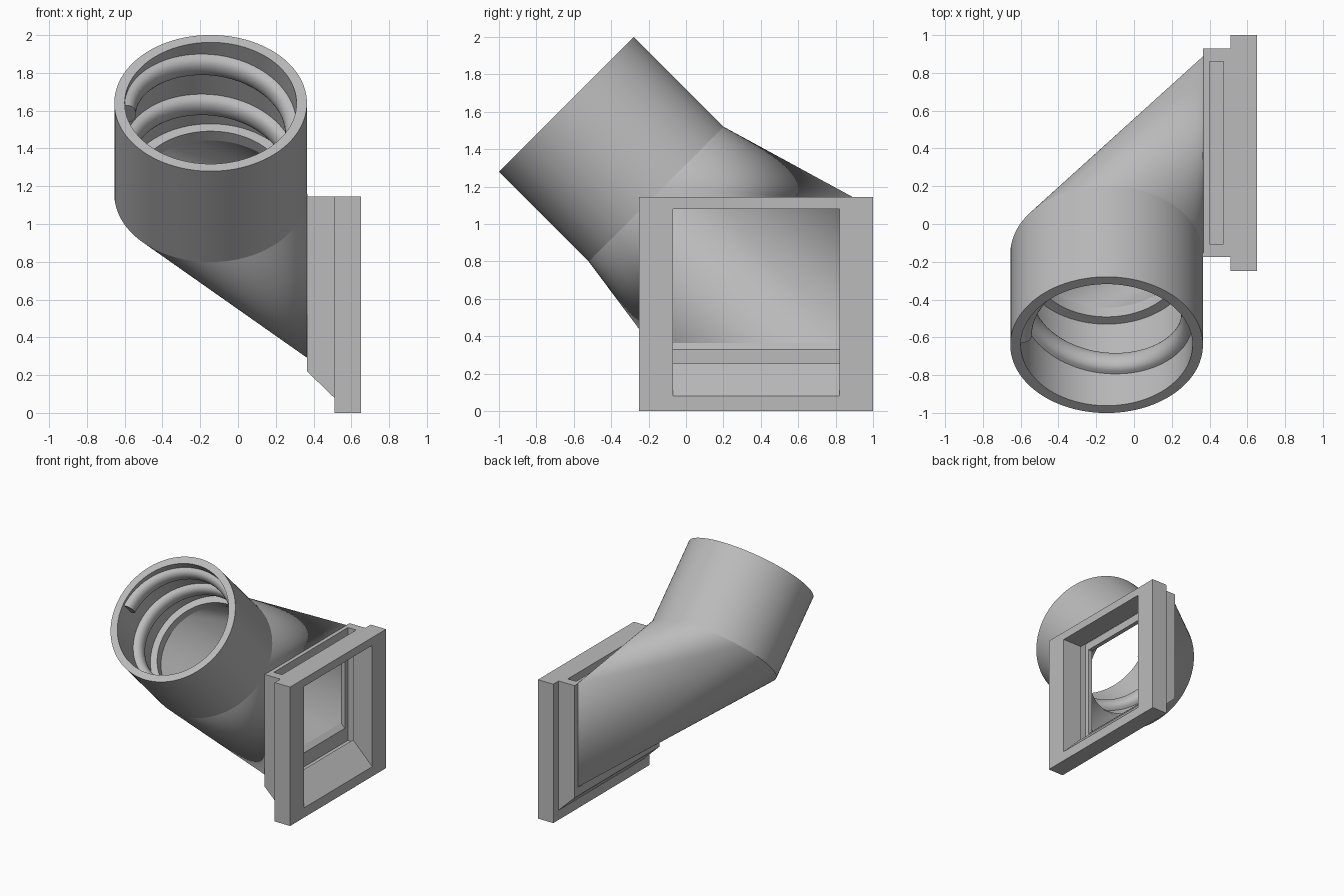
import bpy, bmesh
from math import sin, cos, pi, radians
from mathutils import Vector

if "Cube" in bpy.data.objects:
    bpy.data.objects.remove(bpy.data.objects["Cube"], do_unlink=True)

GREY = (0.5, 0.5, 0.5, 1)
mat = bpy.data.materials.new("plain grey")
mat.use_nodes = True
mat.diffuse_color = GREY
mat.node_tree.nodes["Principled BSDF"].inputs["Base Color"].default_value = GREY

SEGS = 96
R_OUT, R_SOCKET, R_BORE = 0.51, 0.455, 0.40
T_STEP, T_END = 0.61, 0.68           # depths along the tube
X_BACK, X_MID, X_FRONT = 0.365, 0.51, 0.65
TOP = 1.145

# Tube frame: mouth centre, direction into the tube, sideways and up across it
MOUTH = Vector((-0.145, -0.64, 1.64))
INTO = Vector((0, 1, -1)).normalized()
ACROSS = Vector((1, 0, 0))
UP = Vector((0, 1, 1)).normalized()


def tube_point(t, r, a):
    return MOUTH + INTO * t + (ACROSS * cos(a) + UP * sin(a)) * r


def finish(bm, name, smooth=True):
    mesh = bpy.data.meshes.new(name)
    bm.to_mesh(mesh)
    bm.free()
    mesh.materials.append(mat)
    ob = bpy.data.objects.new(name, mesh)
    bpy.context.collection.objects.link(ob)
    if smooth:
        bpy.ops.object.select_all(action='DESELECT')
        ob.select_set(True)
        bpy.context.view_layer.objects.active = ob
        bpy.ops.object.shade_smooth_by_angle(angle=radians(30))
    return ob


def skin(bm, rows, closed):
    """Quads between neighbouring rows of points."""
    rows = [[bm.verts.new(p) for p in row] for row in rows]
    for r0, r1 in zip(rows, rows[1:]):
        n = len(r0)
        for i in range(n if closed else n - 1):
            j = (i + 1) % n
            bm.faces.new((r0[i], r0[j], r1[j], r1[i]))
    return rows


def ring(t, r):
    return [tube_point(t, r, 2 * pi * i / SEGS) for i in range(SEGS)]


# Round hose socket with a stop ledge at the bottom
bm = bmesh.new()
profile = [(T_END, R_OUT), (0, R_OUT), (0, R_SOCKET), (T_STEP, R_SOCKET),
           (T_STEP, R_BORE), (T_END, R_BORE)]
skin(bm, [ring(t, r) for t, r in profile], True)
bmesh.ops.recalc_face_normals(bm, faces=bm.faces)
# the wall is an open strip, so make the mouth rim face outwards
if min(bm.faces, key=lambda f: (f.calc_center_median() - MOUTH).dot(INTO)).normal.dot(INTO) > 0:
    bmesh.ops.reverse_faces(bm, faces=bm.faces)
finish(bm, "hose_socket")

# Rounded internal screw thread
TURNS, PITCH, WIDTH, HEIGHT, STEPS = 1.57, 0.30, 0.13, 0.06, 150
bm = bmesh.new()
rows = []
for i in range(STEPS + 1):
    turn = TURNS * i / STEPS
    row = []
    for k in range(13):
        b = pi * k / 12
        row.append(tube_point(0.08 + PITCH * turn - cos(b) * WIDTH / 2,
                              R_SOCKET + 0.004 - (HEIGHT + 0.004) * sin(b) ** 0.7 if 0 < k < 12
                              else R_SOCKET + 0.004,
                              pi - 2 * pi * turn))
    rows.append(row)
rows = skin(bm, rows, True)
bm.faces.new(rows[0])
bm.faces.new(rows[-1])
bmesh.ops.recalc_face_normals(bm, faces=bm.faces)
finish(bm, "hose_thread")


# Duct walls blending the round tube into the rectangular port
def duct(name, radius, y0, y1, z0, z1, inward):
    bm = bmesh.new()
    circle = [bm.verts.new(p) for p in ring(T_END, radius)]
    port = [bm.verts.new((X_BACK + 0.003, y, z)) for y in (y0, y1) for z in (z0, z1)]
    bmesh.ops.convex_hull(bm, input=circle + port)
    bm.normal_update()
    caps = [f for f in bm.faces
            if all(abs((v.co - MOUTH).dot(INTO) - T_END) < 1e-4 for v in f.verts)
            or all(v.co.x > X_BACK - 0.001 for v in f.verts)]
    bmesh.ops.delete(bm, geom=caps, context='FACES')
    if inward:
        bmesh.ops.reverse_faces(bm, faces=bm.faces)
    return finish(bm, name)


duct("duct_outer_wall", R_OUT, -0.14, 0.89, 0.29, TOP, False)
duct("duct_inner_wall", R_BORE, -0.07, 0.82, 0.36, 1.08, True)


# Port frame pieces: x-z outlines extruded along y
def prism(name, outline, y0, y1):
    bm = bmesh.new()
    ends = skin(bm, [[(x, y, z) for x, z in outline] for y in (y0, y1)], True)
    for end in ends:
        bm.faces.new(end)
    bmesh.ops.recalc_face_normals(bm, faces=bm.faces)
    return finish(bm, name, smooth=False)


def box_outline(x0, x1, z0, z1):
    return [(x0, z0), (x1, z0), (x1, z1), (x0, z1)]


collar = prism("port_collar", [(X_BACK, 0.22), (X_MID, 0.08), (X_MID, TOP), (X_BACK, TOP)],
               -0.175, 0.93)
plate = prism("port_plate", box_outline(X_MID, X_FRONT, 0, TOP), -0.25, 1.0)

# Opening with a sloped sill, and the slot for a sliding panel
opening = prism("opening_cutter", [(0.70, 0.03), (0.70, 1.08), (0.33, 1.08), (0.33, 0.40)],
                -0.07, 0.82)
slot = prism("slot_cutter", box_outline(0.40, 0.475, 0.215, TOP + 0.1), -0.105, 0.86)

for target, cutters in ((collar, (opening, slot)), (plate, (opening,))):
    bpy.context.view_layer.objects.active = target
    for cutter in cutters:
        mod = target.modifiers.new("cut", 'BOOLEAN')
        mod.operation = 'DIFFERENCE'
        mod.solver = 'EXACT'
        mod.object = cutter
        bpy.ops.object.modifier_apply(modifier=mod.name)
for cutter in (opening, slot):
    bpy.data.objects.remove(cutter, do_unlink=True)
